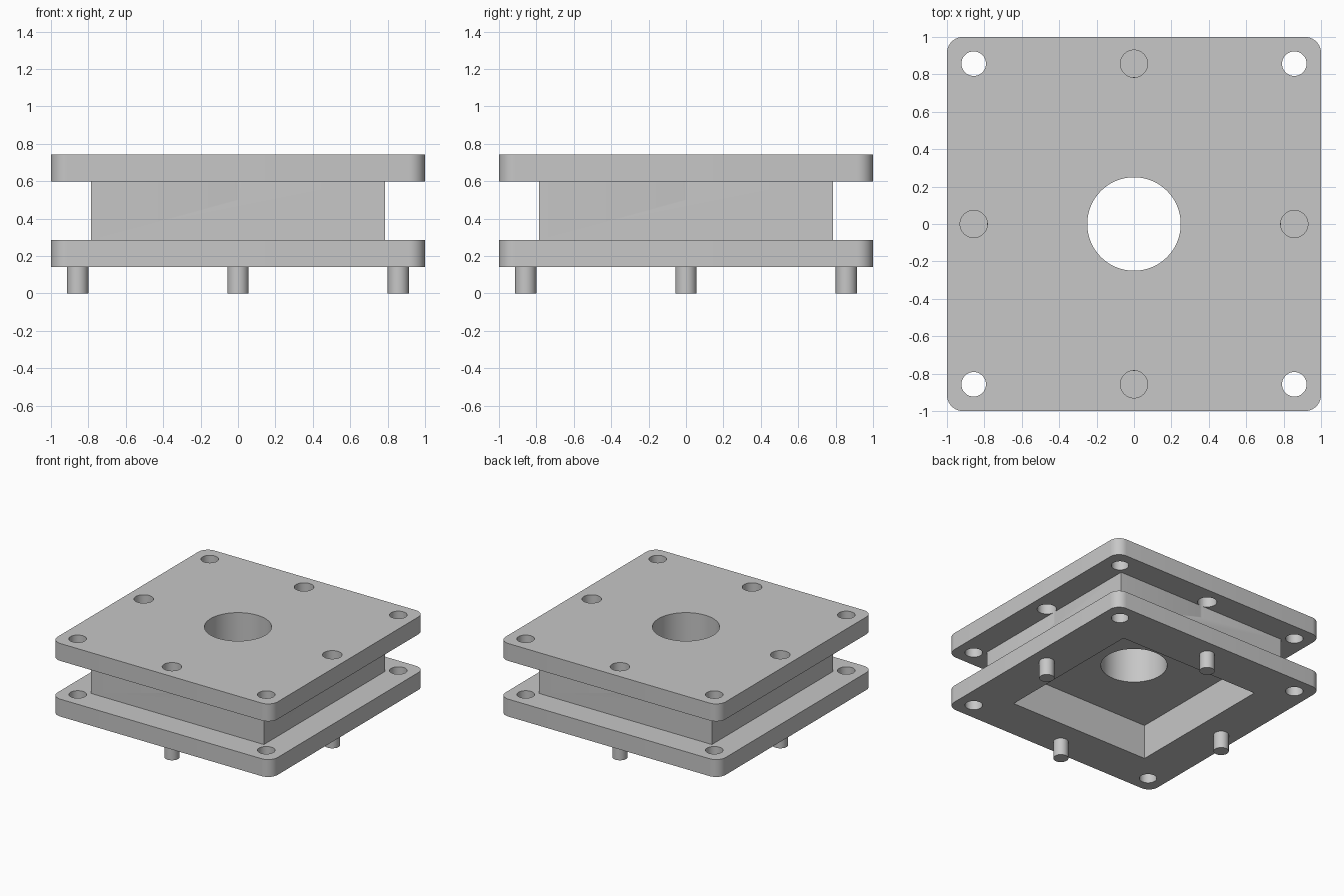
import bpy, bmesh
from mathutils import Matrix, Vector

U = 1 / 70          # one drafting millimetre in model units
HOLE_POS = 60       # distance of the holes and pins from the centre lines
EDGE_SPOTS = [(HOLE_POS, 0), (-HOLE_POS, 0), (0, HOLE_POS), (0, -HOLE_POS)]
CORNER_SPOTS = [(x, y) for x in (-HOLE_POS, HOLE_POS) for y in (-HOLE_POS, HOLE_POS)]

if "Cube" in bpy.data.objects:
    bpy.data.objects.remove(bpy.data.objects["Cube"], do_unlink=True)

grey = bpy.data.materials.new("plain grey")
grey.use_nodes = True
COLOUR = (0.57, 0.57, 0.57, 1)
grey.diffuse_color = COLOUR
grey.node_tree.nodes["Principled BSDF"].inputs["Base Color"].default_value = COLOUR


def finish(name, bm):
    bm.transform(Matrix.Scale(U, 4))
    mesh = bpy.data.meshes.new(name)
    bm.to_mesh(mesh)
    bm.free()
    mesh.materials.append(grey)
    obj = bpy.data.objects.new(name, mesh)
    bpy.context.collection.objects.link(obj)
    return obj


def slab(name, half, z0, z1, corner=0):
    """Square slab, optionally with rounded upright corners."""
    bm = bmesh.new()
    size = Matrix.Diagonal((2 * half, 2 * half, z1 - z0, 1))
    bmesh.ops.create_cube(bm, size=1, matrix=Matrix.Translation((0, 0, (z0 + z1) / 2)) @ size)
    if corner:
        upright = [e for e in bm.edges
                   if abs((e.verts[0].co - e.verts[1].co).normalized().z) > 0.9]
        bmesh.ops.bevel(bm, geom=upright, offset=corner, segments=10,
                        profile=0.5, affect='EDGES')
    return finish(name, bm)


def rods(name, spots, radius, z0, z1, sides=48):
    """Upright cylinders at the given spots."""
    bm = bmesh.new()
    for x, y in spots:
        bmesh.ops.create_cone(bm, cap_ends=True, segments=sides, radius1=radius,
                              radius2=radius, depth=z1 - z0,
                              matrix=Matrix.Translation(Vector((x, y, (z0 + z1) / 2))))
    return finish(name, bm)


def combine(target, other, operation):
    """Apply a boolean and discard the tool object."""
    mod = target.modifiers.new(operation.title(), 'BOOLEAN')
    mod.operation, mod.solver, mod.object = operation, 'EXACT', other
    bpy.context.view_layer.objects.active = target
    bpy.ops.object.modifier_apply(modifier=mod.name)
    bpy.data.objects.remove(other, do_unlink=True)


def smooth(obj):
    bpy.ops.object.select_all(action='DESELECT')
    obj.select_set(True)
    bpy.context.view_layer.objects.active = obj
    bpy.ops.object.shade_smooth_by_angle()


# Two flanges joined by a square block
body = slab("flanged_body", 70, 10, 20, corner=6)
combine(body, slab("centre_block", 55, 15, 47), 'UNION')
combine(body, slab("top_flange", 70, 42, 52, corner=6), 'UNION')

# Square pocket in the underside, central bore, bolt holes and pin sockets
combine(body, slab("pocket", 45, 5, 30), 'DIFFERENCE')
combine(body, rods("bore", [(0, 0)], 17.5, 25, 60, sides=72), 'DIFFERENCE')
combine(body, rods("bolt_holes", CORNER_SPOTS, 4.6, 5, 60), 'DIFFERENCE')
combine(body, rods("pin_sockets", EDGE_SPOTS, 5.1, 35, 60), 'DIFFERENCE')
smooth(body)

# Locating pins under the lower flange
smooth(rods("locating_pins", EDGE_SPOTS, 4, 0, 10))
